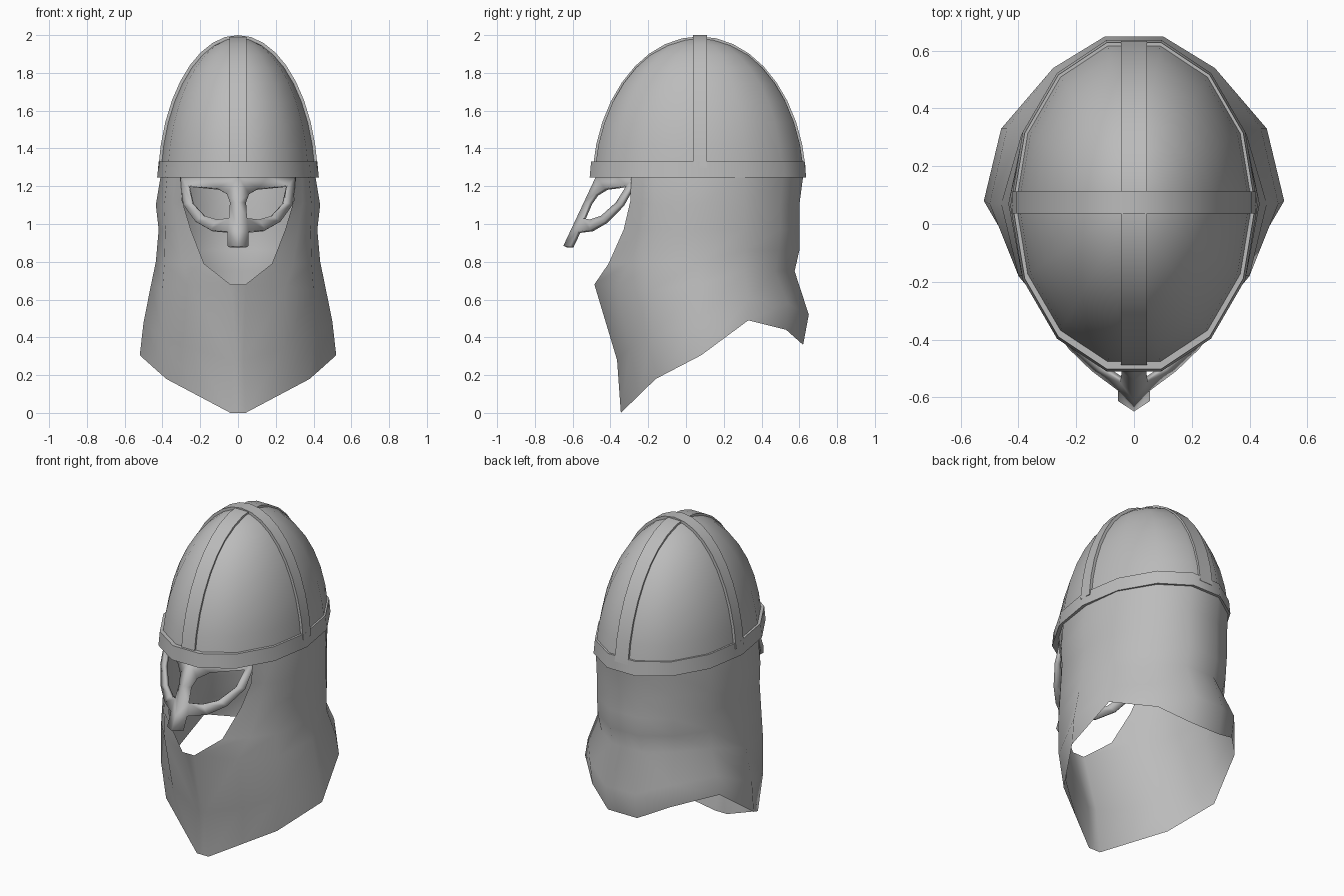
import bpy, bmesh, math

if "Cube" in bpy.data.objects:
    bpy.data.objects.remove(bpy.data.objects["Cube"])

CY, CZ = 0.07, 1.2                    # dome centre
RX, RY, RZ = 0.415, 0.57, 0.785       # dome radii
SIDES, RINGS = 14, 9
START = math.radians(7)               # dome begins just above its equator

steel = bpy.data.materials.new("steel_grey")
steel.diffuse_color = (0.5, 0.5, 0.5, 1)
steel.use_nodes = True
steel.node_tree.nodes["Principled BSDF"].inputs["Base Color"].default_value = steel.diffuse_color


def make(name, verts, faces, angle=40, fix_normals=True):
    mesh = bpy.data.meshes.new(name)
    mesh.from_pydata(verts, [], faces)
    if fix_normals:
        bm = bmesh.new()
        bm.from_mesh(mesh)
        bmesh.ops.remove_doubles(bm, verts=bm.verts, dist=1e-5)
        bmesh.ops.recalc_face_normals(bm, faces=bm.faces)
        bm.to_mesh(mesh)
        bm.free()
    mesh.materials.append(steel)
    ob = bpy.data.objects.new(name, mesh)
    bpy.context.collection.objects.link(ob)
    bpy.ops.object.select_all(action='DESELECT')
    ob.select_set(True)
    bpy.context.view_layer.objects.active = ob
    bpy.ops.object.shade_smooth_by_angle(angle=math.radians(angle))
    return ob


def mirror(ob):
    m = ob.modifiers.new("mirror", 'MIRROR')
    m.use_clip = True
    m.merge_threshold = 0.001


def oval(rx, ry, z, cy=CY):
    return [(rx * math.cos(2 * math.pi * i / SIDES),
             cy + ry * math.sin(2 * math.pi * i / SIDES), z) for i in range(SIDES)]


def loft(rings, closed=False):
    """Quads between successive rings of equal length."""
    n, k = len(rings[0]), len(rings)
    verts = [p for r in rings for p in r]
    faces = [(r * n + i, r * n + (i + 1) % n, (r + 1) % k * n + (i + 1) % n, (r + 1) % k * n + i)
             for r in range(k if closed else k - 1) for i in range(n)]
    return verts, faces


# Dome: half ellipsoid with a closed tip
lat = [START + (math.pi / 2 - START) * i / RINGS for i in range(RINGS + 1)]
verts, faces = loft([oval(RX * math.cos(a), RY * math.cos(a), CZ + RZ * math.sin(a))
                     for a in lat[:-1]])
tip, base = len(verts), len(verts) - SIDES
verts.append((0, CY, CZ + RZ))
faces += [(base + i, base + (i + 1) % SIDES, tip) for i in range(SIDES)]
make("dome", verts, faces, 50)

# Brow band: flat ring around the dome's lower edge
make("brow_band", *loft([oval(0.428, 0.588, 1.245, 0.063), oval(0.42, 0.58, 1.33, 0.063),
                         oval(0.40, 0.55, 1.33, 0.066), oval(0.40, 0.55, 1.245, 0.066)],
                        closed=True))


# Two reinforcing strips that cross at the top of the dome
def strip(name, radius, top, half_width, place):
    arc = lat + [math.pi - a for a in reversed(lat[:-1])]
    rings = []
    for a in arc:
        c, s = math.cos(a), math.sin(a)
        outer, inner = (radius * c, CZ + top * s), ((radius - 0.035) * c, CZ + (top - 0.035) * s)
        rings.append([place(w, *p) for w, p in ((-half_width, outer), (half_width, outer),
                                                (half_width, inner), (-half_width, inner))])
    v, f = loft(rings)
    f += [(0, 1, 2, 3), tuple(len(v) - 4 + i for i in range(4))]
    make(name, v, f)


strip("front_to_back_strip", RY * 0.975 + 0.012, RZ + 0.008, 0.045,
      lambda w, u, z: (w, CY + u, z))
strip("side_to_side_strip", RX + 0.01, RZ + 0.015, 0.038,
      lambda w, u, z: (u, CY + 0.004 + w, z))

# Eye guard: one half drawn in (x, z), swept back from the nose, mirrored and thickened
outer = [(0, 1.11), (0, 1.25), (.15, 1.25), (.302, 1.25), (.285, 1.1), (.22, 1.01),
         (.14, .965), (.05, .957)]
hole = [(.037, 1.11), (.053, 1.155), (.105, 1.185), (.26, 1.2), (.24, 1.11), (.175, 1.04),
        (.105, 1.02), (.042, 1.027)]
nose = [(0, .957), (.05, .88), (0, .88)]
pts = [(x, -0.47 - 0.47 * (1.24 - z) + 0.7 * x, z) for x, z in outer + hole + nose]
faces = [(i, i + 1, i + 9, i + 8) for i in range(7)] + [(7, 15, 8, 0, 16), (7, 16, 18, 17)]
guard = make("eye_guard", pts, faces, 20)
mirror(guard)
solid = guard.modifiers.new("thickness", 'SOLIDIFY')
solid.thickness = 0.022
solid.offset = 0

# Neck curtain: half sheet of hanging columns from the back round to the face opening
columns = [
    [(.1, .62, 1.25), (.1, .6, 1.1), (.1, .6, .97), (.1, .6, .86), (.1, .575, .75),
     (.1, .65, .52), (.1, .62, .36)],
    [(.26, .51, 1.25), (.26, .5, 1.1), (.26, .5, .97), (.26, .49, .86), (.25, .47, .75),
     (.28, .54, .58), (.27, .53, .44)],
    [(.38, .31, 1.25), (.385, .31, 1.1), (.385, .31, .97), (.39, .31, .86), (.39, .31, .75),
     (.44, .33, .6), (.46, .33, .49)],
    [(.41, .07, 1.25), (.435, .07, 1.1), (.42, .07, .97), (.435, .07, .8), (.46, .07, .68),
     (.5, .07, .48), (.52, .08, .305)],
    [(.375, -.17, 1.25), (.39, -.17, 1.1), (.385, -.17, .97), (.39, -.18, .79),
     (.4, -.18, .65), (.4, -.18, .4), (.38, -.16, .18)],
    [(.305, -.29, 1.25), (.295, -.295, 1.12), (.25, -.33, .97), (.18, -.41, .79),
     (.04, -.485, .68), (.03, -.365, .28), (.04, -.345, 0)],
]
# extra column that rounds out the cheek
bulge = (0, 0, 0, .01, .03, .025, 0)
cheek = [((a[0] + b[0]) / 2 + k, (a[1] + b[1]) / 2 - k, (a[2] + b[2]) / 2)
         for a, b, k in zip(columns[4], columns[5], bulge)]
columns.insert(5, cheek)
# centre columns at the back and under the chin
columns.insert(0, [(0, y, z) for x, y, z in columns[0]])
columns.append([(0, y, z) for x, y, z in columns[-1]])
rows, last = 7, len(columns) - 2
verts = [p for c in columns for p in c]
faces = [(c * rows + r, (c + 1) * rows + r, (c + 1) * rows + r + 1, c * rows + r + 1)
         for c in range(last + 1) for r in range(rows - 1)
         if c < last or r >= 4]          # face stays open above the chin
curtain = make("neck_curtain", verts, faces, 60, fix_normals=False)
bm = bmesh.new()
bm.from_mesh(curtain.data)
bmesh.ops.delete(bm, geom=[v for v in bm.verts if not v.link_faces], context='VERTS')
bmesh.ops.recalc_face_normals(bm, faces=bm.faces)
# outward means the side column faces +x
side = max(bm.faces, key=lambda f: f.calc_center_median().x)
if side.normal.x < 0:
    bmesh.ops.reverse_faces(bm, faces=bm.faces)
bm.to_mesh(curtain.data)
bm.free()
mirror(curtain)
